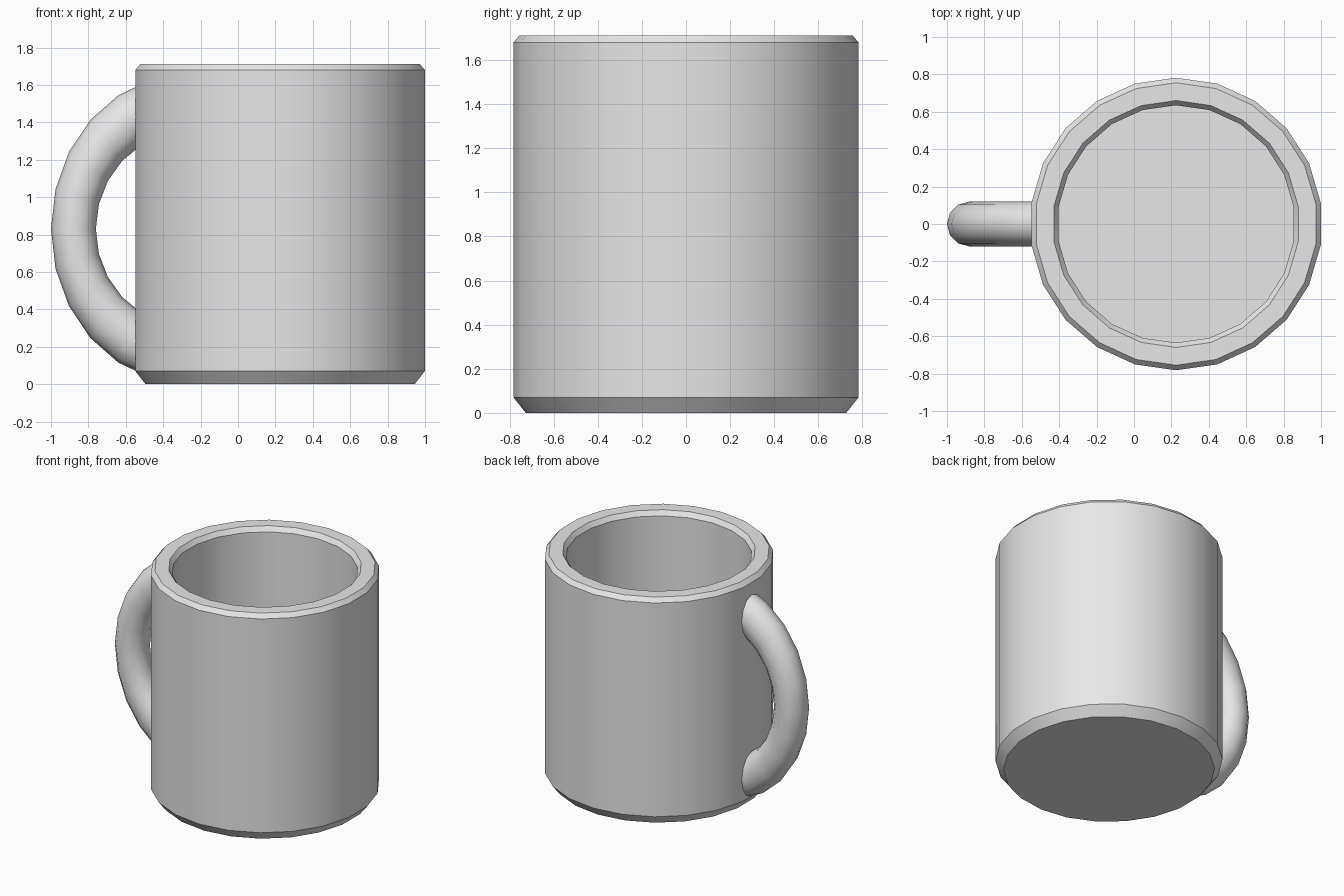
import bpy, bmesh
from math import sin, cos, pi, radians

cube = bpy.data.objects.get("Cube")
if cube:
    bpy.data.objects.remove(cube)

grey = bpy.data.materials.new("light grey")
grey.use_nodes = True
grey.diffuse_color = (0.8, 0.8, 0.8, 1)
grey.node_tree.nodes["Principled BSDF"].inputs["Base Color"].default_value = (0.8, 0.8, 0.8, 1)


def skin(name, rings, smooth_angle):
    """Bridge closed rings of points in order and cap both ends."""
    bm = bmesh.new()
    loops = [[bm.verts.new(p) for p in ring] for ring in rings]
    for a, b in zip(loops, loops[1:]):
        for i in range(len(a)):
            j = (i + 1) % len(a)
            bm.faces.new((a[i], a[j], b[j], b[i]))
    bm.faces.new(loops[0])
    bm.faces.new(loops[-1])
    bmesh.ops.recalc_face_normals(bm, faces=bm.faces)
    mesh = bpy.data.meshes.new(name)
    bm.to_mesh(mesh)
    bm.free()
    mesh.materials.append(grey)
    obj = bpy.data.objects.new(name, mesh)
    bpy.context.collection.objects.link(obj)
    bpy.ops.object.select_all(action='DESELECT')
    obj.select_set(True)
    bpy.context.view_layer.objects.active = obj
    bpy.ops.object.shade_smooth_by_angle(angle=radians(smooth_angle))
    return obj


# Cup body: chamfered foot, outer wall, rim, inner wall and floor (radius, height)
SIDES = 22
CUP_X = 0.225
profile = [(0.727, 0), (0.782, 0.07), (0.782, 1.68), (0.755, 1.712),
           (0.66, 1.712), (0.635, 1.677), (0.635, 0.15)]
angles = [pi / 2 + 2 * pi * i / SIDES for i in range(SIDES)]
skin("cup_body", [[(CUP_X + r * cos(a), r * sin(a), z) for a in angles]
                  for r, z in profile], 30)

# Handle: round tube on an oval arc, its ends buried in the cup wall
TUBE_SIDES = 12
rings = []
for step in range(-5, 6):
    u = radians(15 * step)
    ring = []
    for k in range(TUBE_SIDES):
        v = 2 * pi * k / TUBE_SIDES
        x = -0.28 - (0.60 + 0.12 * cos(v)) * cos(u)
        z = 0.83 + (0.67 + 0.155 * cos(v)) * sin(u)
        ring.append((min(x, -0.46), 0.12 * sin(v), z))
    rings.append(ring)
skin("handle", rings, 45)
